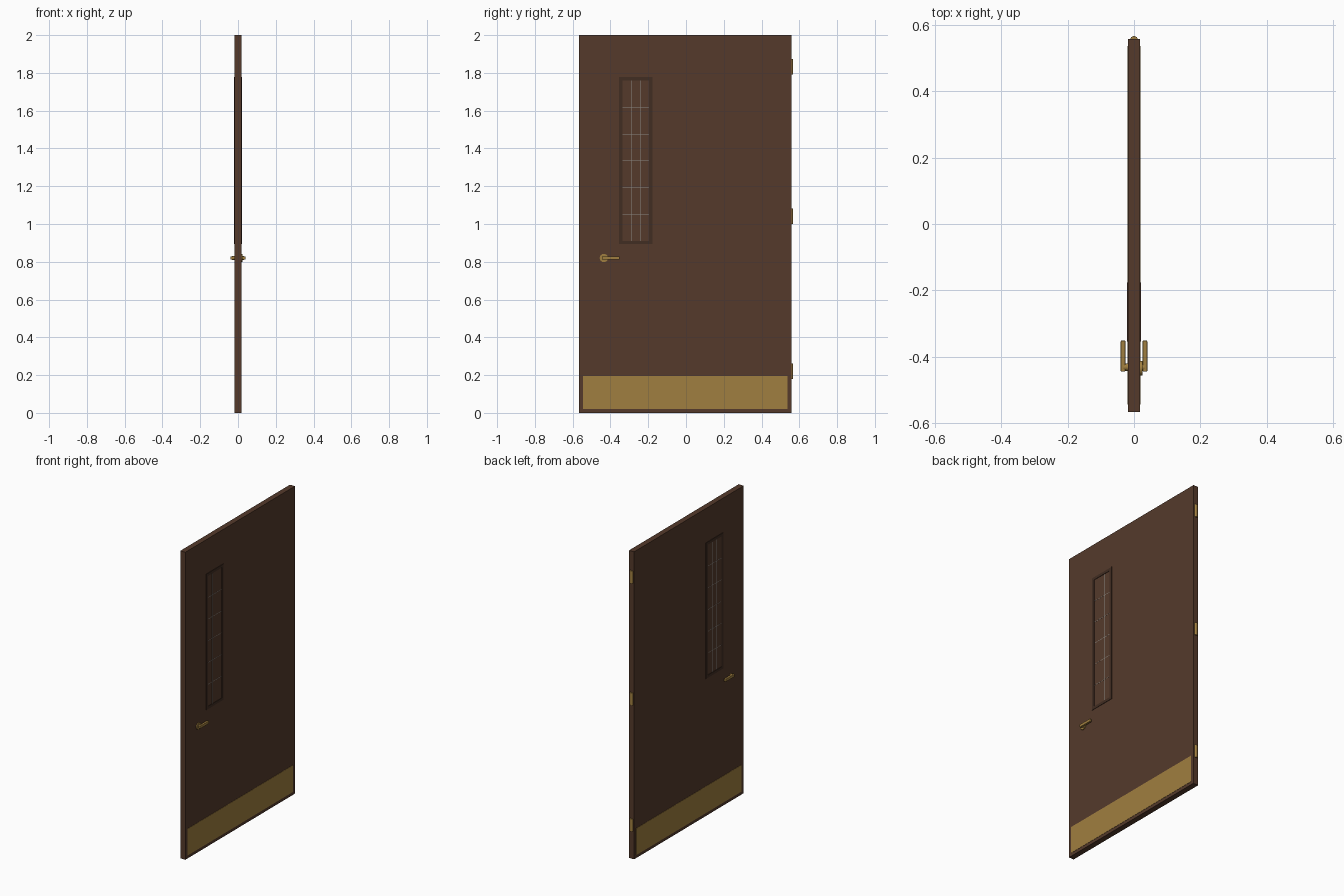
import bpy, math

if "Cube" in bpy.data.objects:
    bpy.data.objects.remove(bpy.data.objects["Cube"])


def material(name, rgb):
    m = bpy.data.materials.new(name)
    m.diffuse_color = (*rgb, 1)
    m.use_nodes = True
    m.node_tree.nodes["Principled BSDF"].inputs["Base Color"].default_value = m.diffuse_color
    return m


WOOD = material("wood", (0.09, 0.042, 0.024))
TRIM = material("dark_trim", (0.052, 0.026, 0.016))
BRASS = material("brass", (0.35, 0.21, 0.05))
WIRE = material("wire", (0.28, 0.27, 0.25))
GLASS = material("glass", (0.10, 0.16, 0.20))


def box(name, x, y, z, mat, bevel=0):
    bpy.ops.mesh.primitive_cube_add(size=1)
    o = bpy.context.object
    o.name = name
    o.location = [(a + b) / 2 for a, b in (x, y, z)]
    o.scale = [b - a for a, b in (x, y, z)]
    bpy.ops.object.transform_apply(location=False, rotation=False, scale=True)
    o.data.materials.append(mat)
    if bevel:
        b = o.modifiers.new("bevel", "BEVEL")
        b.width, b.segments = bevel, 2
    return o


def cylinder(name, loc, radius, depth, mat, along_x=False, sides=24):
    rot = (0, math.pi / 2, 0) if along_x else (0, 0, 0)
    bpy.ops.mesh.primitive_cylinder_add(vertices=sides, radius=radius, depth=depth,
                                        location=loc, rotation=rot)
    o = bpy.context.object
    o.name = name
    o.data.materials.append(mat)
    bpy.ops.object.shade_smooth_by_angle()
    return o


# Door slab
T = 0.018
box("door_slab", (-T, T), (-0.567, 0.559), (0, 2), WOOD)

# Window: frame bars run through the slab, proud on both faces
Y0, Y1, Z0, Z1, F = -0.355, -0.177, 0.893, 1.777, 0.018
FX = (-0.0205, 0.0205)
for side, ya in (("left", Y0), ("right", Y1 - F)):
    box("window_frame_" + side, FX, (ya, ya + F), (Z0, Z1), TRIM)
for side, za in (("bottom", Z0), ("top", Z1 - F)):
    box("window_frame_" + side, FX, (Y0 + F, Y1 - F), (za, za + F), TRIM)
yi, yj, zi, zj = Y0 + F, Y1 - F, Z0 + F, Z1 - F
box("window_glass", (-0.0175, 0.0175), (yi, yj), (zi, zj), GLASS)

# Wire grid in the window, barely proud of the faces
WX = (-0.0188, 0.0188)
for i in (1, 2):
    y = yi + (yj - yi) * i / 3
    box("window_wire_vertical", WX, (y - 0.0012, y + 0.0012), (zi, zj), WIRE)
for i in range(1, 6):
    z = zi + (zj - zi) * i / 6
    box("window_wire_horizontal", (-0.0185, 0.0185), (yi, yj), (z - 0.0012, z + 0.0012), WIRE)

# Kick plates and lever handles on both faces
for s, side in ((1, "right"), (-1, "left")):
    box("kick_plate_" + side, sorted((s * T, s * 0.0195)), (-0.545, 0.537), (0.02, 0.194), BRASS)
    cylinder("handle_spindle_" + side, (s * 0.024, -0.432, 0.82), 0.011, 0.016, BRASS, True)
    box("handle_lever_" + side, sorted((s * 0.026, s * 0.04)), (-0.445, -0.352),
        (0.811, 0.829), BRASS, 0.002)

# Round rose behind the handle
cylinder("handle_rose", (0.02, -0.435, 0.82), 0.022, 0.01, BRASS, True, 32)

# Hinge knuckles on the edge
for z in (0.22, 1.04, 1.833):
    cylinder("hinge_knuckle", (0, 0.555, z), 0.012, 0.082, BRASS)
